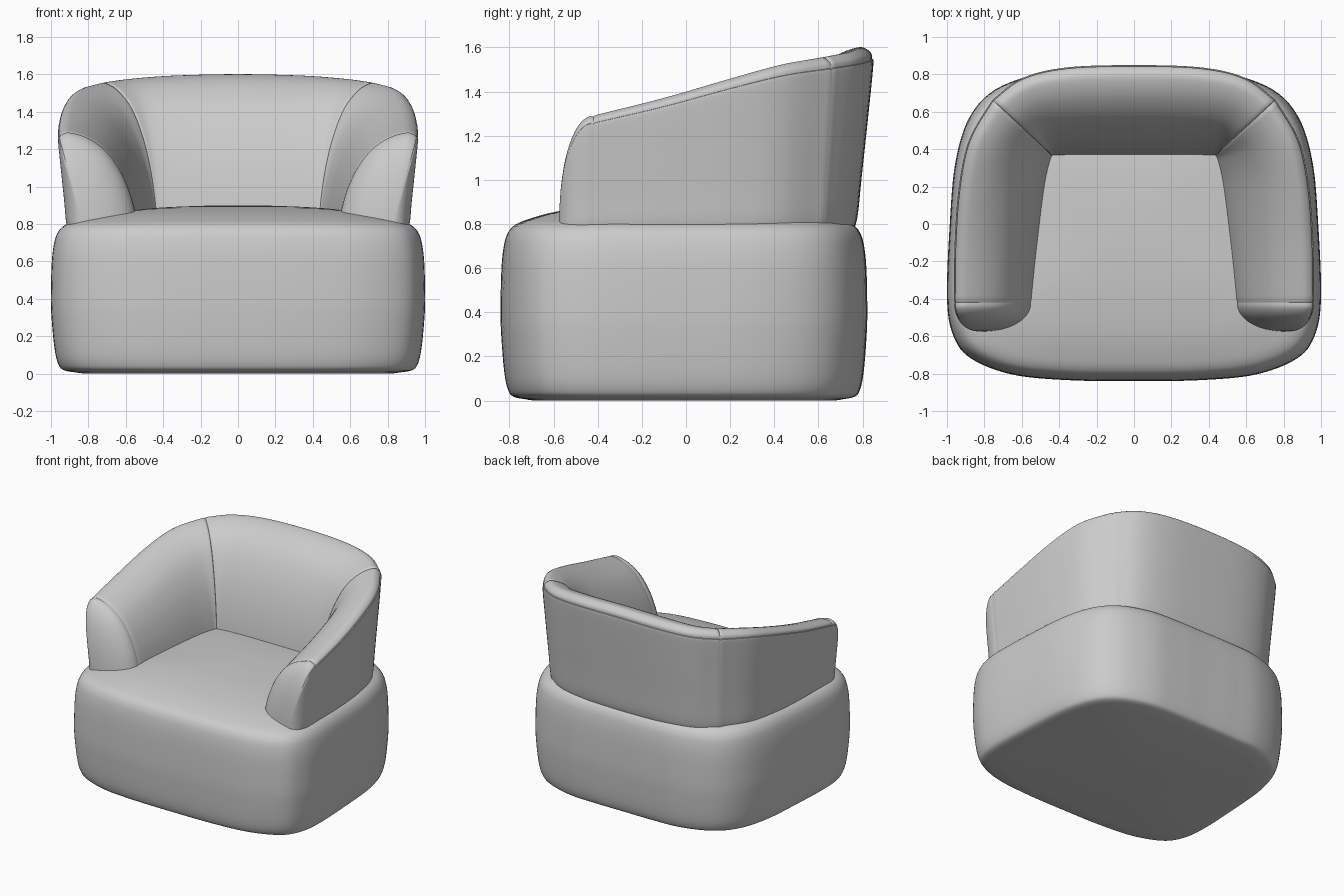
import bpy, math
from mathutils import Vector

if "Cube" in bpy.data.objects:
    bpy.data.objects.remove(bpy.data.objects["Cube"])

fabric = bpy.data.materials.new("light grey fabric")
fabric.diffuse_color = (0.6, 0.6, 0.6, 1)
fabric.use_nodes = True
fabric.node_tree.nodes["Principled BSDF"].inputs["Base Color"].default_value = fabric.diffuse_color


def spline(pts, n, closed=False):
    """Catmull-Rom curve through points of any dimension."""
    p = [Vector(q) for q in pts]
    k, out = len(p), []
    for i in range(k if closed else k - 1):
        b, c = p[i], p[(i + 1) % k]
        a = p[i - 1] if closed or i else b * 2 - c
        d = p[(i + 2) % k] if closed or i + 2 < k else c * 2 - b
        for j in range(n):
            t = j / n
            out.append((b * 2 + (c - a) * t + (a * 2 - b * 5 + c * 4 - d) * t * t
                        + (b * 3 - a - c * 3 + d) * t ** 3) / 2)
    return out if closed else out + [p[-1]]


def loft(name, rings):
    """Skin closed rings of equal size and cap both ends."""
    n, verts = len(rings[0]), [v for r in rings for v in r]
    faces = [(i * n + j, i * n + (j + 1) % n, (i + 1) * n + (j + 1) % n, (i + 1) * n + j)
             for i in range(len(rings) - 1) for j in range(n)]
    faces += [tuple(range(n))[::-1], tuple(range(len(verts) - n, len(verts)))]
    me = bpy.data.meshes.new(name)
    me.from_pydata(verts, [], faces)
    me.materials.append(fabric)
    ob = bpy.data.objects.new(name, me)
    bpy.context.collection.objects.link(ob)
    bpy.ops.object.select_all(action='DESELECT')
    ob.select_set(True)
    bpy.context.view_layer.objects.active = ob
    bpy.ops.object.mode_set(mode='EDIT')
    bpy.ops.mesh.select_all(action='SELECT')
    bpy.ops.mesh.normals_make_consistent(inside=False)
    bpy.ops.object.mode_set(mode='OBJECT')
    bpy.ops.object.shade_smooth_by_angle(angle=math.radians(50))
    return ob


# Seat base: soft rounded outline scaled through a side profile
half = [(0, -.84), (.35, -.835), (.65, -.805), (.87, -.72), (.965, -.6), (1, -.4), (.985, 0),
        (.955, .33), (.88, .57), (.74, .72), (.5, .805), (.25, .82), (0, .82)]
outline = spline(half + [(-x, y) for x, y in half[-2:0:-1]], 6, True)
profile = spline([(.85, .004), (.93, .018), (.96, .05), (.98, .13), (.995, .28), (1, .4), (.995, .6),
                  (.98, .71), (.957, .765), (.92, .797), (.85, .822), (.7, .856), (.45, .885),
                  (.2, .897), (.01, .9)], 4)
profile = [Vector((.01, 0)), Vector((.82, 0))] + profile
loft("seat_base", [[(p.x * s, p.y * s, z) for p in outline] for s, z in profile])

# Cushion cross-section: u runs inner to outer, v runs bottom to top
Z0, SEAM = .76, 36
section = spline([(0, 0), (.04, .2), (.12, .42), (.25, .64), (.43, .83), (.65, .95), (.86, 1),
                  (.96, .985), (1.01, .945), (1.02, .88), (1.01, .6), (1, .3), (1, .08), (.97, 0)], 4)
section[SEAM - 4] = section[SEAM - 4] * .992   # stitched groove along the outer rim


def ring(st, scale=1.0, pinch=1.0, push=0.0):
    """Section placed at a station: inner foot, outer foot, height, outward flare."""
    ix, iy, ox, oy, h, fl = st
    a, b = Vector((ix, iy)), Vector((ox, oy))
    d = (b - a).normalized()
    pts = []
    for u, v in section:
        u = .75 + (u - .75) * scale
        v *= scale
        u, v = .6 + (u - .6) * pinch, .4 + (v - .4) * pinch
        q = a + (b - a) * u + d * fl * max(0, u) * max(0, v) ** .8
        pts.append((q.x, q.y - push, Z0 + (h - Z0) * v))
    return pts


def panel(name, stations):
    """Loft with slightly pinched ends, so neighbours meet in a seam."""
    first, last = stations[0], stations[-1]
    st = [first, first.lerp(stations[1], .3)] + stations[1:-1] + [last.lerp(stations[-2], .3), last]
    return loft(name, [ring(s, pinch=.985 if i in (0, len(st) - 1) else 1) for i, s in enumerate(st)])


# Arm and back stations: inner x, y, outer x, y, top height, flare
arm = [(.535, -.42, .912, -.42, 1.29, .045), (.502, -.1, .908, -.1, 1.37, .045),
       (.466, .2, .885, .2, 1.457, .045), (.44, .33, .83, .43, 1.52, .05),
       (.43, .36, .71, .62, 1.555, .06)]
back = [arm[-1], (.40, .36, .56, .71, 1.575, .075), (.25, .36, .34, .755, 1.592, .08),
        (0, .36, 0, .765, 1.6, .08)]


def flip(st):
    return (-st[0], st[1], -st[2], *st[3:])


panel("backrest", spline(back + [flip(s) for s in back[-2::-1]], 6))

for side, f in (("right", lambda s: s), ("left", flip)):
    panel(side + "_arm", spline([f(s) for s in arm], 8))
    # Rounded arm front, shrinking toward its foot
    caps = [ring(f(arm[0]), pinch=.985)]
    for i in range(1, 17):
        a = math.pi / 2 * i / 16.3
        caps.append(ring(f(arm[0]), scale=math.cos(a) ** .85, push=.155 * math.sin(a)))
    loft(side + "_arm_front", caps)
